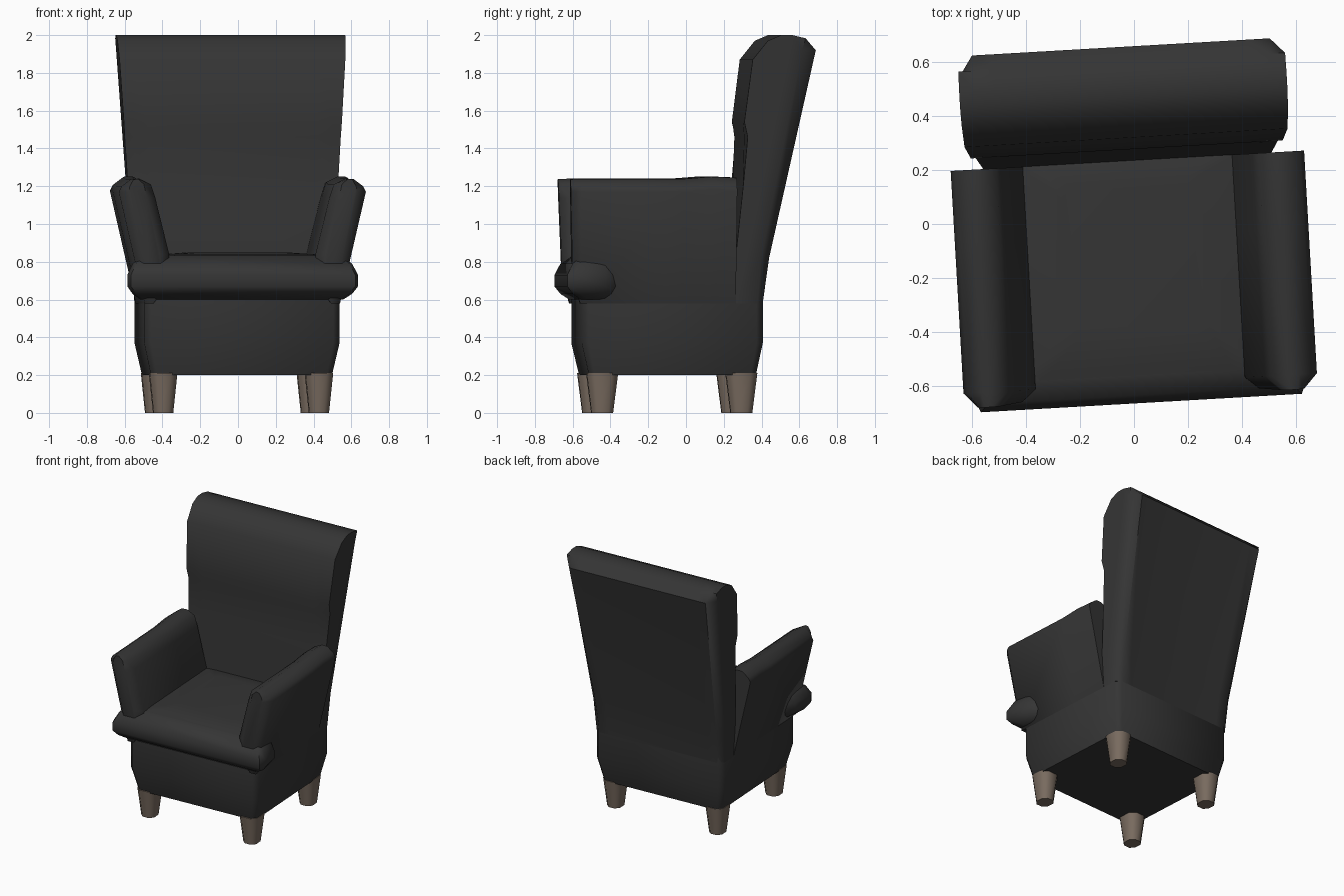
import bpy, bmesh, math
from mathutils import Matrix, Vector

if "Cube" in bpy.data.objects:
    bpy.data.objects.remove(bpy.data.objects["Cube"])

# The whole chair is turned slightly about z
TURN = Matrix.Rotation(math.radians(3.3), 4, 'Z') @ Matrix.Translation((-0.011, 0, 0))


def material(name, rgb):
    m = bpy.data.materials.new(name)
    m.diffuse_color = (*rgb, 1)
    m.use_nodes = True
    m.node_tree.nodes["Principled BSDF"].inputs["Base Color"].default_value = m.diffuse_color
    return m


FABRIC = material("charcoal_upholstery", (0.035, 0.035, 0.035))
WOOD = material("brown_wood", (0.19, 0.147, 0.115))


def loft(name, rings, mat, angle=50):
    """Skin a list of equal-length rings and close both ends."""
    bm = bmesh.new()
    vs = [[bm.verts.new(TURN @ Vector(p)) for p in r] for r in rings]
    n = len(rings[0])
    for a, b in zip(vs, vs[1:]):
        for i in range(n):
            j = (i + 1) % n
            bm.faces.new((a[i], a[j], b[j], b[i]))
    bm.faces.new(vs[0])
    bm.faces.new(vs[-1])
    bmesh.ops.recalc_face_normals(bm, faces=bm.faces)
    me = bpy.data.meshes.new(name)
    bm.to_mesh(me)
    bm.free()
    me.materials.append(mat)
    ob = bpy.data.objects.new(name, me)
    bpy.context.collection.objects.link(ob)
    bpy.ops.object.select_all(action='DESELECT')
    ob.select_set(True)
    bpy.context.view_layer.objects.active = ob
    bpy.ops.object.shade_smooth_by_angle(angle=math.radians(angle))
    return ob


def rect(cx, hx, y0, y1, z, c):
    """Horizontal rectangle with chamfered corners."""
    a, b = cx - hx, cx + hx
    return [(a + c, y0, z), (b - c, y0, z), (b, y0 + c, z), (b, y1 - c, z),
            (b - c, y1, z), (a + c, y1, z), (a, y1 - c, z), (a, y0 + c, z)]


# Base of the chair, drawn in at the bottom
loft("base", [rect(0, 0.48, -0.54, 0.345, 0.20, 0.03),
              rect(0, 0.518, -0.58, 0.38, 0.37, 0.035),
              rect(0, 0.518, -0.58, 0.38, 0.58, 0.035),
              rect(0, 0.518, -0.575, 0.39, 0.80, 0.035)], FABRIC)

# Seat cushion
loft("seat", [rect(0, 0.47, -0.60, 0.30, 0.62, 0.04),
              rect(0, 0.47, -0.60, 0.30, 0.815, 0.04),
              rect(0, 0.38, -0.54, 0.26, 0.84, 0.04),
              rect(0, 0.25, -0.40, 0.15, 0.85, 0.04)], FABRIC)

# Front roll that wraps around the base corners
plan = [(0.50, -0.36), (0.59, -0.46), (0.612, -0.62), (0.595, -0.663)]
rings = []
for z, inset in ((0.60, 0.075), (0.63, 0.03), (0.67, 0), (0.73, 0), (0.79, 0.03), (0.832, 0.085)):
    half = [(x - inset, y + (inset if y < -0.5 else 0)) for x, y in plan]
    rings.append([(x, y, z) for x, y in half] + [(-x, y, z) for x, y in reversed(half)])
loft("front_roll", rings, FABRIC)

# Backrest: side profile (y, z), sections across the width
profile = [(0.38, 0.58), (0.413, 0.82), (0.657, 1.92), (0.60, 1.983), (0.53, 2.0), (0.47, 2.0),
           (0.40, 1.97), (0.32, 1.87), (0.277, 1.54), (0.295, 1.46), (0.272, 1.2),
           (0.235, 0.84), (0.235, 0.58)]


def half_width(z):
    return 0.518 + (z - 0.58) * 0.0625


sections = []
for s in (-1, -0.917, -0.78, 0.78, 0.917, 1):
    ring = []
    for i, (y, z) in enumerate(profile):
        if abs(s) == 1 and i < 3:
            y -= (0.03, 0.045, 0.075)[i]
        if abs(s) < 0.8:
            y += {1: -0.012, 2: 0.0, 9: -0.012}.get(i, 0)
        ring.append((s * half_width(z), y, z))
    sections.append(ring)
loft("backrest", sections, FABRIC)

# Flared arms with softened fronts
arm = [(0.47, 0.58), (0.518, 0.58), (0.655, 1.17), (0.64, 1.20), (0.59, 1.238),
       (0.545, 1.24), (0.485, 1.21), (0.462, 1.14), (0.388, 0.84), (0.385, 0.70)]
front = [(0.45, 0.70), (0.51, 0.72), (0.605, 1.17), (0.60, 1.20), (0.58, 1.236),
         (0.555, 1.238), (0.525, 1.21), (0.51, 1.14), (0.44, 0.84), (0.43, 0.72)]
for side, label in ((-1, "left"), (1, "right")):
    rings = [[(side * x, -0.63 - (z - 0.7) * 0.03, z) for x, z in front]]
    for y, lift in ((-0.59, 0), (-0.05, 0), (0.1, 0.012), (0.235, 0.006)):
        rings.append([(side * x, y, z + (lift if z > 1.15 else 0)) for x, z in arm])
    loft(label + "_arm", rings, FABRIC)

# Tapered wooden legs
for cy, row in ((-0.468, "front"), (0.27, "rear")):
    for side, label in ((-1, "left"), (1, "right")):
        cx = side * 0.413
        loft(f"{row}_{label}_leg",
             [rect(cx, 0.052, cy - 0.057, cy + 0.057, 0, 0.028),
              rect(cx, 0.073, cy - 0.083, cy + 0.083, 0.21, 0.036)], WOOD)
